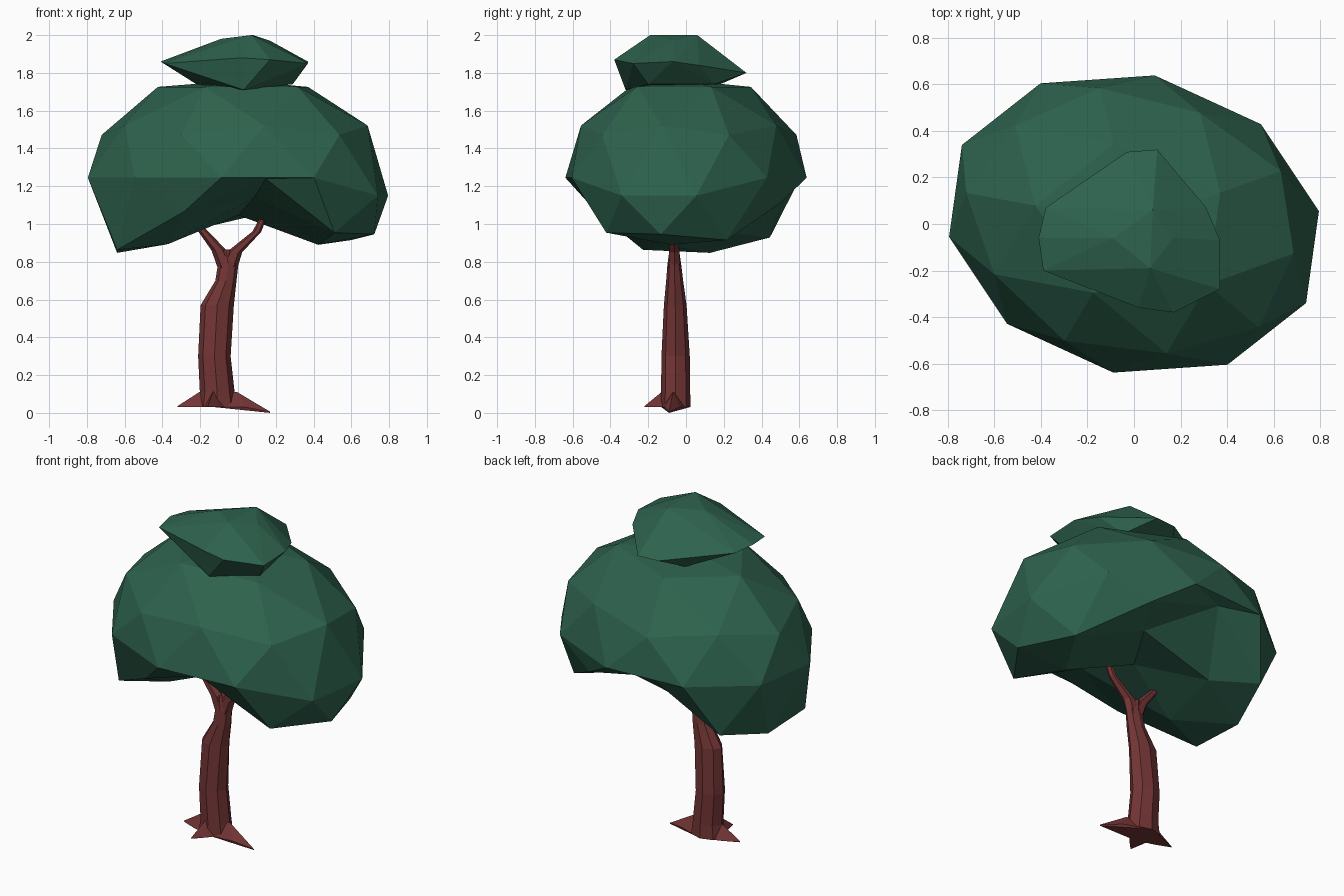
import bpy, bmesh, math
from mathutils import Vector, Matrix

if "Cube" in bpy.data.objects:
    bpy.data.objects.remove(bpy.data.objects["Cube"])


def material(name, rgb):
    m = bpy.data.materials.new(name)
    m.diffuse_color = (*rgb, 1)
    m.use_nodes = True
    m.node_tree.nodes["Principled BSDF"].inputs["Base Color"].default_value = m.diffuse_color
    return m


LEAF = material("dark green leaves", (0.027, 0.122, 0.075))
BARK = material("red brown bark", (0.17, 0.035, 0.035))


def finish(bm, name, mat):
    bmesh.ops.recalc_face_normals(bm, faces=bm.faces)
    me = bpy.data.meshes.new(name)
    bm.to_mesh(me)
    bm.free()
    me.materials.append(mat)
    ob = bpy.data.objects.new(name, me)
    bpy.context.collection.objects.link(ob)
    return ob


def hull(name, pts, mat):
    bm = bmesh.new()
    for p in pts:
        bm.verts.new(p)
    bmesh.ops.convex_hull(bm, input=bm.verts)
    loose = [v for v in bm.verts if not v.link_faces]
    bmesh.ops.delete(bm, geom=loose, context='VERTS')
    return finish(bm, name, mat)


def tube(name, rings, mat, sides=8):
    """Loft of horizontal elliptical rings (x, y, z, rx, ry)."""
    bm = bmesh.new()
    loops = []
    for x, y, z, rx, ry in rings:
        loops.append([bm.verts.new((x + rx * math.cos(2 * math.pi * i / sides),
                                    y + ry * math.sin(2 * math.pi * i / sides), z))
                      for i in range(sides)])
    for a, b in zip(loops, loops[1:]):
        for i in range(sides):
            j = (i + 1) % sides
            bm.faces.new((a[i], a[j], b[j], b[i]))
    bm.faces.new(loops[0][::-1])
    bm.faces.new(loops[-1])
    return finish(bm, name, mat)


# Main canopy: squashed, slightly skewed icosphere with a deep arch along the underside
bm = bmesh.new()
bmesh.ops.create_icosphere(bm, subdivisions=2, radius=1,
                           matrix=Matrix.Rotation(math.radians(26), 4, 'Z'))
for v in bm.verts:
    x, y, uz = v.co.x * 0.81, v.co.y * 0.655, v.co.z
    x, y = x - 0.08 * y, y - 0.045 * x
    if uz > 0.1:
        z = min(1.19 + 0.63 * uz, 1.76)
    elif uz > -0.1:
        z = 1.15 if x > 0.6 else 1.245
    else:
        arch = max(0, 1 - abs(x - 0.03) / 0.5)
        z = 0.84 + arch * (0.22 + 0.5 * y * y) + 0.45 * y * y
        z = min(z + 0.09 * max(0, (x - 0.45) / 0.25), 1.24)
        if x < -0.6:
            x = -0.64
    v.co = (x, y, z)
finish(bm, "canopy", LEAF)

# Small upper tuft
hull("top_tuft", [
    (-0.41, -0.06, 1.86), (-0.39, -0.20, 1.85), (0.02, -0.36, 1.88), (0.17, -0.38, 1.87),
    (0.37, -0.28, 1.85), (0.37, -0.07, 1.86), (0.31, 0.07, 1.84), (0.10, 0.32, 1.80),
    (-0.03, 0.31, 1.80), (-0.38, 0.07, 1.85),
    (0.08, 0.06, 2.0), (0.17, -0.06, 1.97), (0.07, -0.19, 2.0), (-0.09, -0.06, 1.98),
    (0.03, -0.32, 1.71), (0.29, -0.20, 1.74), (0.20, 0.15, 1.74), (-0.22, -0.12, 1.74),
    (-0.12, 0.18, 1.74)], LEAF)

# Trunk
tube("trunk", [
    (-0.11, -0.055, 0.03, 0.105, 0.08), (-0.11, -0.055, 0.11, 0.092, 0.077),
    (-0.125, -0.055, 0.30, 0.086, 0.075), (-0.11, -0.057, 0.57, 0.088, 0.06),
    (-0.064, -0.06, 0.70, 0.056, 0.045), (-0.052, -0.062, 0.79, 0.054, 0.036),
    (-0.065, -0.062, 0.865, 0.022, 0.025)], BARK)

# Forked branches
tube("left_branch", [(-0.06, -0.062, 0.76, 0.045, 0.035), (-0.10, -0.062, 0.86, 0.04, 0.032),
                     (-0.20, -0.062, 0.98, 0.024, 0.022), (-0.23, -0.062, 1.01, 0.02, 0.02)], BARK, 6)
tube("right_branch", [(-0.05, -0.062, 0.76, 0.045, 0.035), (-0.02, -0.062, 0.85, 0.042, 0.032),
                      (0.10, -0.062, 0.96, 0.024, 0.022), (0.145, -0.062, 1.06, 0.014, 0.018)], BARK, 6)

# Spreading roots: wedges running from the trunk base to a tip
base = Vector((-0.11, -0.055, 0.03))
for name, tip, top in (("left_root", (-0.32, -0.06, 0.03), 0.12),
                       ("front_root", (-0.16, -0.22, 0.03), 0.12),
                       ("right_root", (0.17, -0.09, 0.0), 0.11)):
    tip = Vector(tip)
    d = tip - base
    side = Vector((-d.y, d.x, 0)).normalized()
    mid = base + d * 0.55
    mid.z = 0.03
    hull(name, [base + side * 0.075, base - side * 0.075, mid + side * 0.04, mid - side * 0.04,
                Vector((base.x + d.x * 0.38, base.y + d.y * 0.38, top)),
                Vector((base.x, base.y, top)), tip, tip + Vector((0, 0, 0.006))], BARK)
